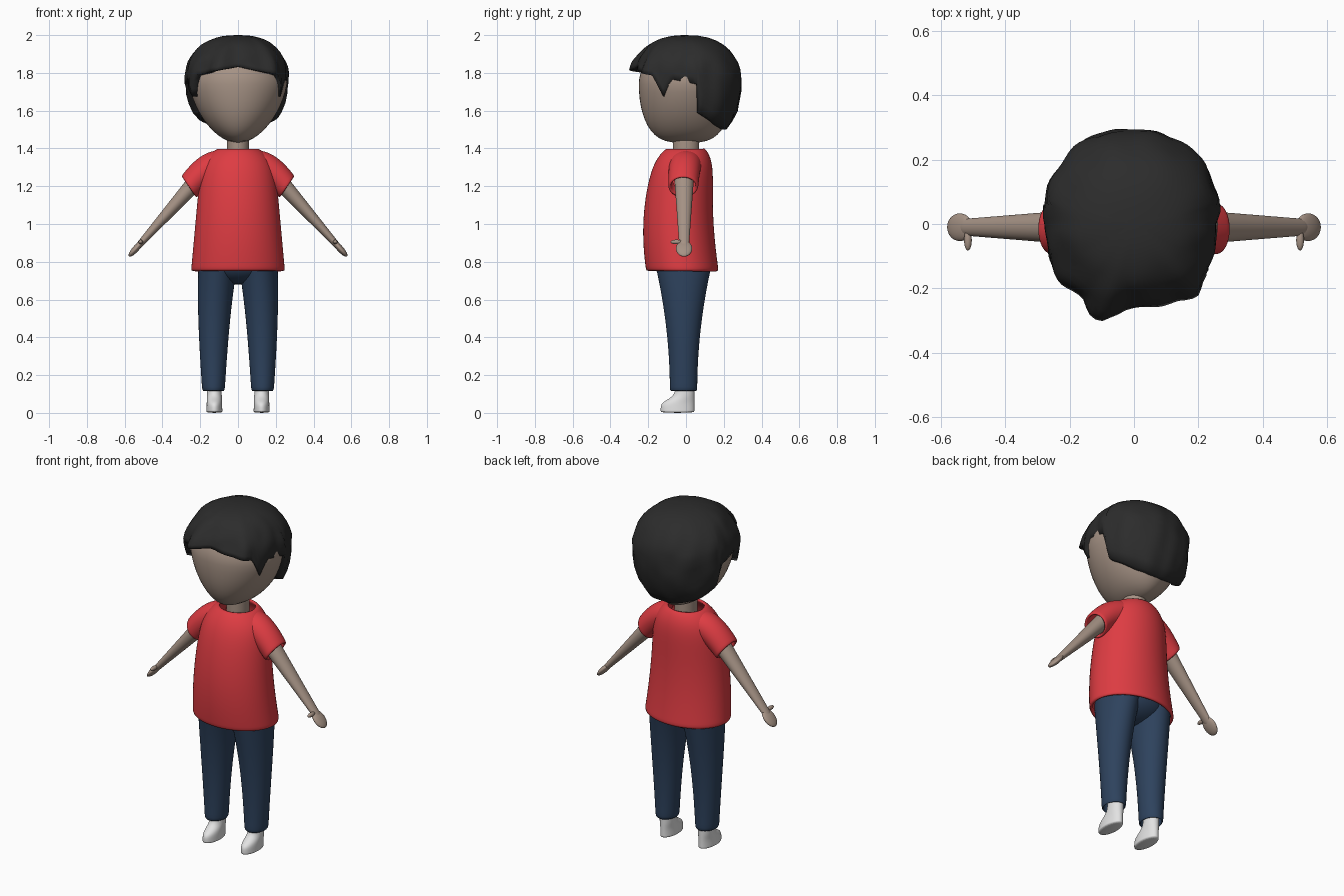
import bpy, bmesh
from math import sin, cos, acos, radians, pi
from mathutils import Matrix, Vector, noise

default_cube = bpy.data.objects.get("Cube")
if default_cube:
    bpy.data.objects.remove(default_cube)


def material(name, *colour):
    mat = bpy.data.materials.new(name)
    mat.use_nodes = True
    mat.diffuse_color = (*colour, 1)
    shader = mat.node_tree.nodes["Principled BSDF"]
    shader.inputs["Base Color"].default_value = mat.diffuse_color
    return mat


SKIN = material("skin", .38, .29, .235)
RED = material("red_cotton", .73, .045, .055)
NAVY = material("navy_denim", .027, .055, .11)
BLACK = material("black_hair", .025, .025, .025)
WHITE = material("white_shoe", .76, .76, .76)


def finish(name, mat, bm, wall=0, rounded=True):
    """Make a smooth object, optionally with wall thickness and subdivision."""
    bmesh.ops.recalc_face_normals(bm, faces=bm.faces)
    for face in bm.faces:
        face.smooth = True
    mesh = bpy.data.meshes.new(name)
    bm.to_mesh(mesh)
    bm.free()
    mesh.materials.append(mat)
    obj = bpy.data.objects.new(name, mesh)
    bpy.context.collection.objects.link(obj)
    if wall:
        solidify = obj.modifiers.new("Cloth thickness", "SOLIDIFY")
        solidify.thickness = wall
        solidify.offset = -1
    if rounded:
        subdivision = obj.modifiers.new("Rounding", "SUBSURF")
        subdivision.levels = subdivision.render_levels = 1


def bridge(bm, rows):
    """Join consecutive closed rows of vertices with quads."""
    for low, high in zip(rows, rows[1:]):
        for i in range(len(low)):
            bm.faces.new((low[i - 1], low[i], high[i], high[i - 1]))


def loft(name, mat, ring, side=1, tilt=0, wall=0, steps=16, sides=24):
    """Skin ovals: ring(t) gives centre x, y, z, half width and half depth."""
    bm = bmesh.new()
    across = Vector((cos(radians(tilt)), 0, sin(radians(tilt))))
    rows = []
    for step in range(steps + 1):
        x, y, z, width, depth = ring(step / steps)
        row = []
        for i in range(sides):
            angle = 2 * pi * i / sides
            point = Vector((x, y + depth * sin(angle), z)) + across * width * cos(angle)
            point.x *= side
            row.append(bm.verts.new(point))
        rows.append(row)
    bridge(bm, rows)
    if not wall:
        bm.faces.new(rows[0])
        bm.faces.new(rows[-1])
    finish(name, mat, bm, wall)


def ball(bm, segments=32):
    bmesh.ops.create_uvsphere(bm, u_segments=segments, v_segments=segments // 2, radius=1)


def ellipsoid(name, mat, centre, radii, side=1, turn=0):
    """Stretched ball, turned about y and placed on one side."""
    bm = bmesh.new()
    ball(bm)
    place = (Matrix.Diagonal((side, 1, 1, 1)) @ Matrix.Translation(centre)
             @ Matrix.Rotation(radians(turn), 4, "Y") @ Matrix.Diagonal((*radii, 1)))
    bm.transform(place)
    finish(name, mat, bm, rounded=False)


# Head: a ball with a narrow chin and a long flat jaw
bm = bmesh.new()
ball(bm, segments=48)
for vert in bm.verts:
    x, y, z = vert.co
    below = min(z, 0)
    girth = max(Vector((x, y)).length, .01)
    if below:
        y *= girth ** -.4
    vert.co = (.26 * x * (1 + .2 * below), .25 * y, 1.74 + z * (.31 if below else .21))
finish("head", SKIN, bm, rounded=False)


# Neck
def neck_ring(t):
    return 0, 0, 1.34 + .14 * t, .06, .07


loft("neck", SKIN, neck_ring, steps=4)


# Hair: a cap whose hem and reach follow the angle around the head
def tuft(angle, centre, spread):
    return max(0, 1 - abs(angle - centre) / spread)


def hem_height(angle, from_back):
    if from_back < 78:
        return 1.5 + .1 * (from_back / 78) ** 2
    fringe = 1.74 + .09 * (from_back - 78) / 100
    return fringe - .1 * tuft(from_back, 118, 11)


def hem_reach(angle):
    a = radians(angle)
    oval = .265 + .04 * max(0, sin(a)) - .01 * cos(a) + .015 * abs(sin(2 * a))
    return oval + .05 * tuft(angle, 251, 14) + .03 * tuft(angle, 311, 12)


def hair_point(angle, t, inset=1):
    """Point on the cap, t is 0 at the crown and 1 at the hem."""
    from_back = min(abs(angle - 90), 450 - angle)
    drop = hem_height(angle, from_back) - 1.78
    theta = t * acos(drop / (.22 if drop > 0 else .36))
    rise = cos(theta) * (.22 if cos(theta) > 0 else .36)
    reach = .27 + (hem_reach(angle) - .27) * t
    outward = Vector((cos(radians(angle)), sin(radians(angle)), 0))
    point = outward * reach * inset * sin(theta) ** .8
    point.z = 1.78 + rise
    return point + outward * noise.noise(point * 11) * .016 * t ** .5


bm = bmesh.new()
bands = 14
angles = range(0, 360, 4)
rows = [[bm.verts.new(hair_point(angle, band / bands)) for angle in angles]
        for band in range(1, bands + 1)]
rows.append([bm.verts.new(hair_point(angle, 1, inset=.86)) for angle in angles])
bridge(bm, rows)
crown = bm.verts.new((0, 0, 2))
for i in range(len(angles)):
    bm.faces.new((crown, rows[0][i - 1], rows[0][i]))
finish("hair", BLACK, bm, rounded=False)


# Shirt: flared hem, forward belly, shoulders closing in to an open collar
def shirt_ring(t):
    shoulder = t ** 12
    width = (.25 - .06 * t) * (1 - .45 * shoulder)
    depth = (.193 - .04 * t * t) * (1 - .35 * shoulder)
    return 0, -.04 * sin(.5 + 2.6 * t), .75 + .655 * t, width, depth


loft("shirt", RED, shirt_ring, wall=.02, steps=24, sides=32)

# Trouser seat
ellipsoid("trouser_seat", NAVY, (0, -.015, .8), (.2, .155, .12))


# Limbs and clothing repeated on both sides
def sleeve_ring(t):
    return .06 + .2 * t, -.015 * t, 1.32 - .125 * t * t, .086 - .016 * t, .09 - .01 * t


def arm_ring(t):
    return .2 + .34 * t, -.01, 1.25 - .38 * t, .048 - .033 * t, .053 - .028 * t


def leg_ring(t):
    return (.13 - .025 * t ** 3, -.013, .115 + .68 * t,
            .06 + .045 * t, .073 + .08 * t * t)


def shoe_ring(t):
    length = .05 + .04 / (1 + (2.2 * t) ** 6)
    return .125, .045 - length, .16 * t, .043 - .006 * t, length


for side, label in ((1, "left"), (-1, "right")):
    loft(label + "_sleeve", RED, sleeve_ring, side, tilt=54, wall=.015)
    loft(label + "_arm", SKIN, arm_ring, side, tilt=44)
    ellipsoid(label + "_hand", SKIN, (.54, -.01, .87), (.056, .043, .017), side, turn=48)
    ellipsoid(label + "_thumb", SKIN, (.515, -.05, .905), (.012, .032, .012), side)
    loft(label + "_trouser_leg", NAVY, leg_ring, side, wall=.01)
    loft(label + "_shoe", WHITE, shoe_ring, side)
